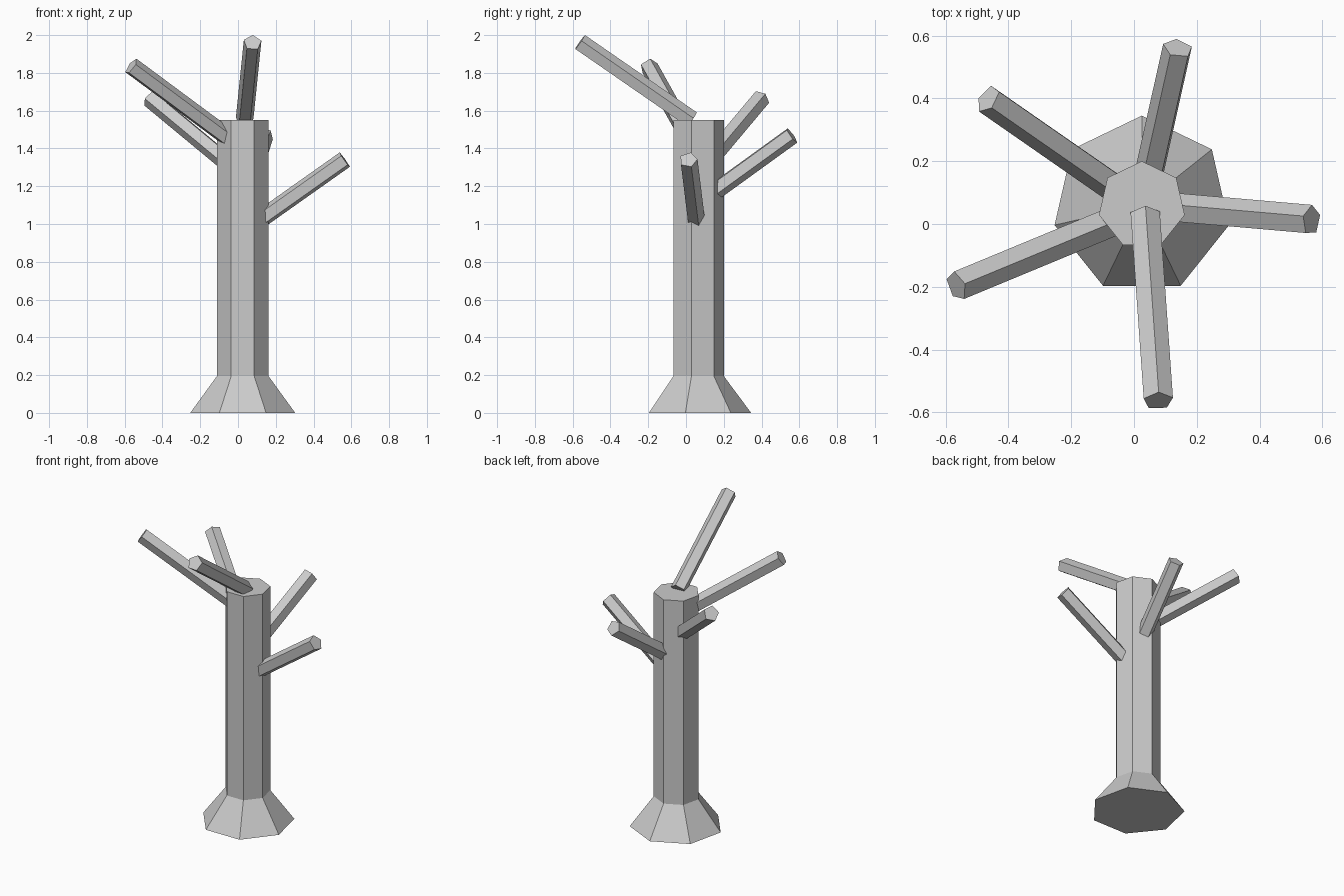
import bpy, bmesh, math
from mathutils import Vector

if "Cube" in bpy.data.objects:
    bpy.data.objects.remove(bpy.data.objects["Cube"])

CX, CY = 0.025, 0.06          # trunk axis


def make_object(name, bm):
    bmesh.ops.recalc_face_normals(bm, faces=bm.faces)
    mesh = bpy.data.meshes.new(name)
    bm.to_mesh(mesh)
    bm.free()
    obj = bpy.data.objects.new(name, mesh)
    bpy.context.collection.objects.link(obj)
    return obj


def loft(name, sides, rings):
    """Stack regular polygons (radius, z), first corner on +y, with capped ends."""
    bm = bmesh.new()
    loops = []
    for r, z in rings:
        angles = [math.pi / 2 + math.tau * i / sides for i in range(sides)]
        loops.append([bm.verts.new((r * math.cos(a), r * math.sin(a), z)) for a in angles])
    for lo, hi in zip(loops, loops[1:]):
        for i in range(sides):
            j = (i + 1) % sides
            bm.faces.new((lo[i], lo[j], hi[j], hi[i]))
    bm.faces.new(loops[0])
    bm.faces.new(loops[-1])
    return make_object(name, bm)


def branch(name, start, tip, radius=0.049):
    """Five-sided rod between two points."""
    start, axis = Vector(start), Vector(tip) - Vector(start)
    obj = loft(name, 5, [(radius, 0), (radius, axis.length)])
    obj.rotation_mode = 'QUATERNION'
    obj.rotation_quaternion = Vector((0, 0, 1)).rotation_difference(axis)
    obj.location = start


# Seven-sided trunk with flared foot
trunk = loft("trunk", 7, [(0.285, 0), (0.14, 0.195), (0.14, 1.55)])
trunk.location = (CX, CY, 0)

# Branches, from lowest to highest
branch("branch_right", (0.07, 0.055, 0.99), (0.565, 0.012, 1.34))
branch("branch_back", (0.035, 0.09, 1.13), (0.14, 0.56, 1.47))
branch("branch_back_left", (0.0, 0.075, 1.28), (-0.465, 0.398, 1.665))
branch("branch_left", (-0.005, 0.035, 1.42), (-0.565, -0.197, 1.835))
branch("branch_front", (0.035, 0.03, 1.55), (0.077, -0.563, 1.96))
